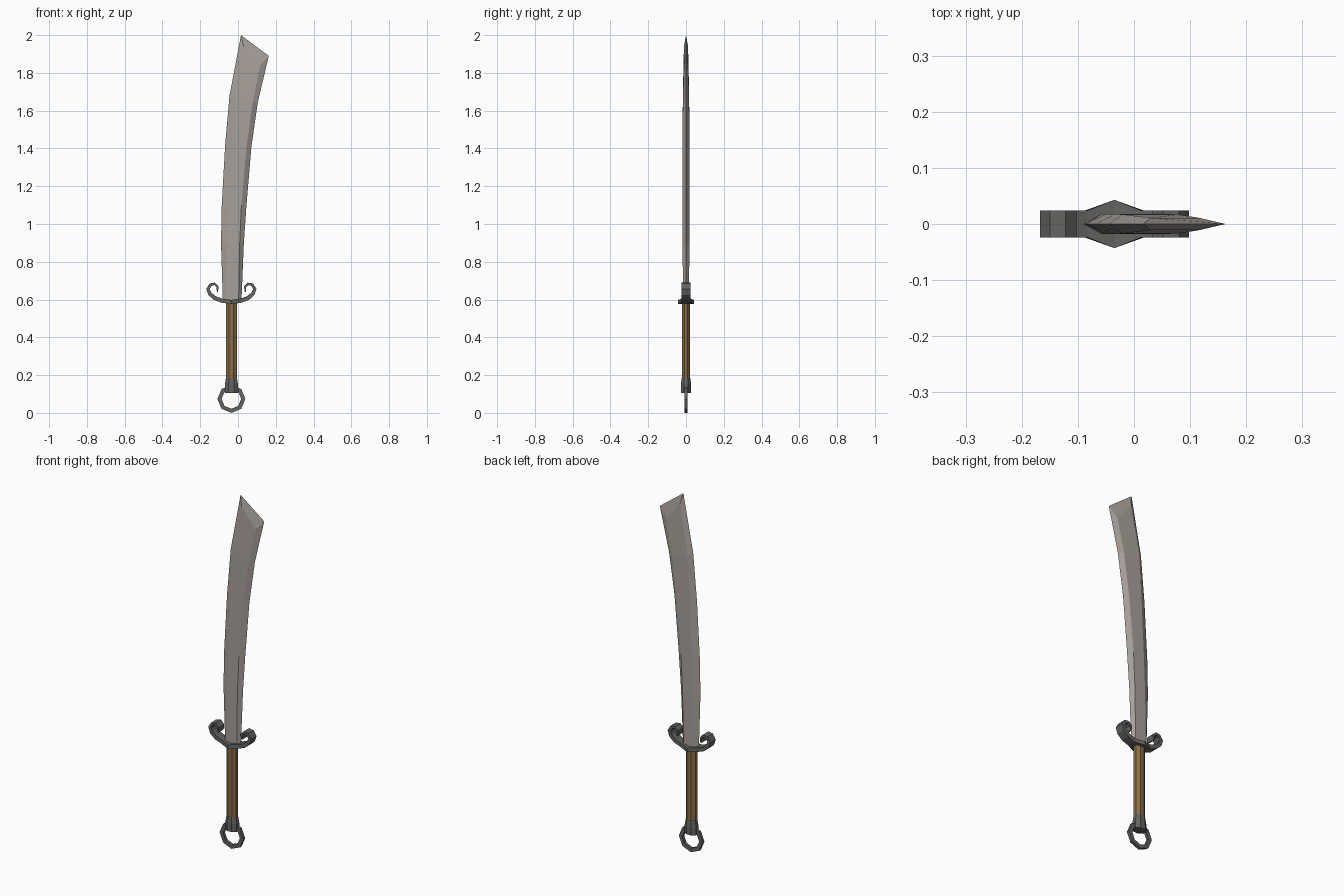
import bpy, bmesh, math
from mathutils import Vector

if "Cube" in bpy.data.objects:
    bpy.data.objects.remove(bpy.data.objects["Cube"])

CX = -0.035  # hilt axis


def material(name, rgb):
    m = bpy.data.materials.new(name)
    m.diffuse_color = (*rgb, 1)
    m.use_nodes = True
    m.node_tree.nodes["Principled BSDF"].inputs["Base Color"].default_value = m.diffuse_color
    return m


STEEL = material("blade steel", (0.39, 0.355, 0.33))
IRON = material("dark iron", (0.125, 0.125, 0.12))
WOOD = material("brown grip", (0.25, 0.155, 0.065))


def make(name, rings, mat, closed=False, caps=True):
    """Loft equal-length point rings into a flat-shaded mesh."""
    bm = bmesh.new()
    vs = [[bm.verts.new(p) for p in r] for r in rings]
    n = len(vs[0])
    pairs = list(zip(vs, vs[1:])) + ([(vs[-1], vs[0])] if closed else [])
    for a, b in pairs:
        for i in range(n):
            j = (i + 1) % n
            bm.faces.new((a[i], a[j], b[j], b[i]))
    if caps and not closed:
        bm.faces.new(vs[0])
        bm.faces.new(vs[-1])
    bmesh.ops.recalc_face_normals(bm, faces=bm.faces)
    me = bpy.data.meshes.new(name)
    bm.to_mesh(me)
    bm.free()
    me.materials.append(mat)
    ob = bpy.data.objects.new(name, me)
    bpy.context.collection.objects.link(ob)
    return ob


# Blade: stations of spine, back bevel, front bevel, edge (x, z) and half thickness
stations = [
    ((-0.08, 0.585), (-0.062, 0.585), (0.003, 0.585), (0.018, 0.585), 0.016),
    ((-0.09, 0.90), (-0.057, 0.90), (0.009, 0.90), (0.031, 0.90), 0.018),
    ((-0.086, 1.10), (-0.049, 1.10), (0.018, 1.10), (0.045, 1.10), 0.018),
    ((-0.068, 1.42), (-0.034, 1.42), (0.046, 1.41), (0.071, 1.41), 0.018),
    ((-0.045, 1.68), (-0.020, 1.67), (0.078, 1.645), (0.105, 1.645), 0.017),
    ((0.016, 2.0), (0.030, 1.94), (0.116, 1.836), (0.163, 1.89), 0.011),
]
rings = []
for s, b, f, e, t in stations:
    rings.append([Vector((p[0], y, p[1])) for p, y in
                  ((s, 0), (b, -t), (f, -t), (e, 0), (f, t), (b, t))])
blade = make("blade", rings, STEEL, caps=False)
# Slanted tip: a bevelled facet on each side of the tip edge
bm = bmesh.new()
bm.from_mesh(blade.data)
bm.verts.ensure_lookup_table()
v = bm.verts[-6:]
bm.faces.new((v[0], v[1], v[2], v[3]))
bm.faces.new((v[3], v[4], v[5], v[0]))
bm.faces.new(bm.verts[:6])
bmesh.ops.recalc_face_normals(bm, faces=bm.faces)
bm.to_mesh(blade.data)
bm.free()

# Guard: ribbon that curls up and inward, widest (in y) in the middle, mirrored
half = [(0, 0.587, 0.043, 0.011), (0.05, 0.594, 0.024, 0.011), (0.088, 0.608, 0.024, 0.011),
        (0.114, 0.630, 0.024, 0.010), (0.124, 0.656, 0.024, 0.009),
        (0.110, 0.679, 0.024, 0.008), (0.089, 0.683, 0.024, 0.007),
        (0.073, 0.668, 0.024, 0.006), (0.074, 0.640, 0.024, 0.003)]
path = [(-x, z, w, t) for x, z, w, t in half[:0:-1]] + half
rings = []
for i, (x, z, w, t) in enumerate(path):
    a, b = path[max(i - 1, 0)], path[min(i + 1, len(path) - 1)]
    d = Vector((b[0] - a[0], b[1] - a[1])).normalized()
    nx, nz = -d.y * t, d.x * t
    rings.append([(CX + x + sx * nx, sy * w, z + sx * nz)
                  for sx, sy in ((1, -1), (1, 1), (-1, 1), (-1, -1))])
make("guard", rings, IRON)


def turned(name, profile, mat, sides=8):
    """Octagonal column from (half width, half depth, z) levels."""
    k = 1 / math.cos(math.pi / sides)
    make(name, [[(CX + rx * k * math.cos((i + .5) * math.tau / sides),
                  ry * k * math.sin((i + .5) * math.tau / sides), z)
                 for i in range(sides)] for rx, ry, z in profile], mat)


# Grip and pommel collar
turned("grip", [(0.029, 0.022, 0.16), (0.029, 0.022, 0.58)], WOOD)
turned("pommel_collar", [(0.035, 0.027, 0.105), (0.035, 0.027, 0.15),
                         (0.029, 0.023, 0.185)], IRON)

# Pommel ring: octagonal hoop with a square section
rings = []
for i in range(8):
    a = i * math.tau / 8
    rings.append([(CX + r * math.cos(a), y, 0.074 + r * math.sin(a))
                  for r, y in ((0.074, -0.008), (0.074, 0.008), (0.052, 0.008), (0.052, -0.008))])
make("pommel_ring", rings, IRON, closed=True)
